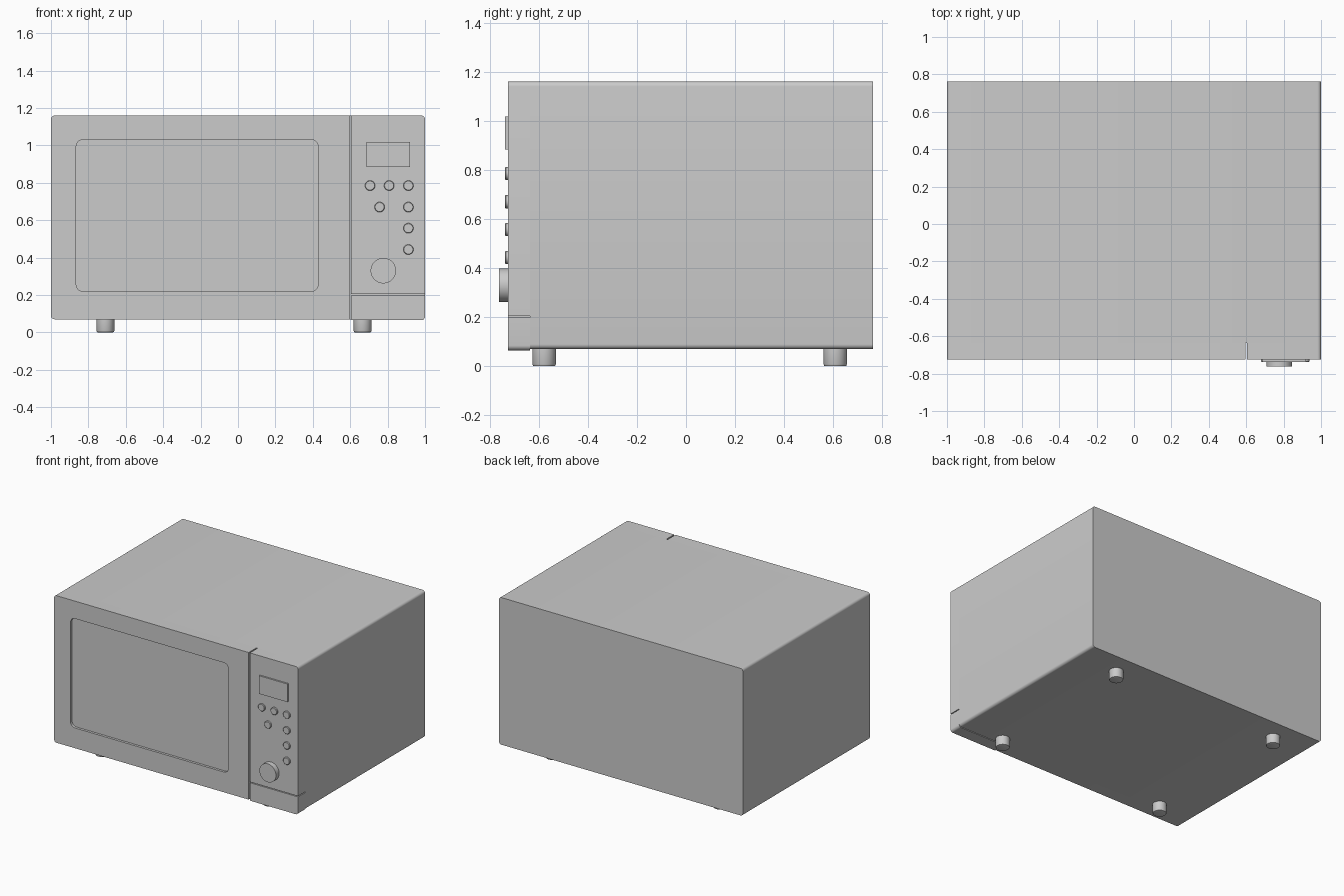
import bpy, bmesh
from math import pi, cos, sin, radians

if "Cube" in bpy.data.objects:
    bpy.data.objects.remove(bpy.data.objects["Cube"])

FRONT, SPLIT, BACK = -0.725, -0.635, 0.762


def finish(name, bm, mat=None):
    bmesh.ops.recalc_face_normals(bm, faces=bm.faces)
    me = bpy.data.meshes.new(name)
    bm.to_mesh(me)
    bm.free()
    ob = bpy.data.objects.new(name, me)
    bpy.context.collection.objects.link(ob)
    if mat:
        me.materials.append(mat)
    bpy.ops.object.select_all(action='DESELECT')
    ob.select_set(True)
    bpy.context.view_layer.objects.active = ob
    bpy.ops.object.shade_smooth_by_angle(angle=radians(35))
    return ob


def outline(x0, x1, z0, z1, radii, n=6):
    """Rounded rectangle; radii run bottom-left, bottom-right, top-right, top-left."""
    pts = []
    corners = [(x0, z0, 1, 1), (x1, z0, -1, 1), (x1, z1, -1, -1), (x0, z1, 1, -1)]
    for i, ((x, z, sx, sz), r) in enumerate(zip(corners, radii)):
        if r == 0:
            pts.append((x, z))
            continue
        for k in range(n + 1):
            a = pi + (i + k / n) * pi / 2
            pts.append((x + sx * r + r * cos(a), z + sz * r + r * sin(a)))
    return pts


def plate(name, loops, y0, y1, mat=None):
    """Solid between y0 and y1 from an outer outline and optional holes."""
    bm = bmesh.new()
    caps = ([], [])
    for pts in loops:
        rings = [[bm.verts.new((x, y, z)) for x, z in pts] for y in (y0, y1)]
        for i in range(len(pts)):
            j = (i + 1) % len(pts)
            bm.faces.new((rings[0][i], rings[0][j], rings[1][j], rings[1][i]))
            for cap, ring in zip(caps, rings):
                cap.append(bm.edges.get((ring[i], ring[j])))
        if len(loops) == 1:
            for ring in rings:
                bm.faces.new(ring)
    if len(loops) > 1:
        for cap in caps:
            bmesh.ops.triangle_fill(bm, edges=cap, use_beauty=True)
    return finish(name, bm, mat)


def lathe(name, profile, center, along_y=True, n=40):
    """Closed round solid from (radius, distance) rings, along -y or up z."""
    bm = bmesh.new()
    cx, cy, cz = center
    rings = []
    for r, d in profile:
        ring = []
        for k in range(n):
            u, v = r * cos(2 * pi * k / n), r * sin(2 * pi * k / n)
            co = (cx + u, cy - d, cz + v) if along_y else (cx + u, cy + v, cz + d)
            ring.append(bm.verts.new(co))
        rings.append(ring)
    for a, b in zip(rings, rings[1:]):
        for k in range(n):
            j = (k + 1) % n
            bm.faces.new((a[k], a[j], b[j], b[k]))
    bm.faces.new(rings[0])
    bm.faces.new(rings[-1])
    return finish(name, bm)


glass = bpy.data.materials.new("window_grey")
glass.diffuse_color = (0.95, 0.95, 0.95, 1)
glass.use_nodes = True
glass.node_tree.nodes["Principled BSDF"].inputs["Base Color"].default_value = glass.diffuse_color

# Main housing
R = 0.02
plate("housing", [outline(-1, 1, 0.07, 1.16, [R] * 4)], SPLIT, BACK)

# Door frame with a recessed window
window = (-0.865, 0.428, 0.22, 1.03)
plate("door_frame", [outline(-1, 0.595, 0.07, 1.16, [R, 0, 0, R]),
                     outline(*window, [0.035] * 4)], FRONT, SPLIT)
plate("door_window", [outline(*window, [0.035] * 4)], FRONT + 0.018, SPLIT, glass)

# Control panel and lower panel, parted by thin gaps
plate("control_panel", [outline(0.605, 1, 0.204, 1.16, [0, 0, R, 0])], FRONT, SPLIT)
plate("lower_panel", [outline(0.605, 1, 0.065, 0.198, [0.008, R, 0, 0])], FRONT, SPLIT)

# Display, buttons and dial
plate("display", [outline(0.688, 0.92, 0.884, 1.018, [0] * 4)], FRONT - 0.012, FRONT + 0.01)
buttons = [(0.706, 0.785), (0.808, 0.785), (0.911, 0.785), (0.757, 0.67),
           (0.911, 0.67), (0.911, 0.557), (0.911, 0.443)]
for i, (x, z) in enumerate(buttons):
    lathe(f"button_{i + 1}", [(0.027, -0.01), (0.027, 0.009), (0.024, 0.012)],
          (x, FRONT, z), n=32)
lathe("dial", [(0.068, -0.01), (0.068, 0.037)], (0.777, FRONT, 0.33), n=48)

# Feet
for side, x in (("left", -0.709), ("right", 0.666)):
    for end, y in (("front", -0.578), ("back", 0.608)):
        lathe(f"{end}_{side}_foot",
              [(0.040, 0), (0.045, 0.002), (0.048, 0.009), (0.048, 0.075)],
              (x, y, 0), along_y=False)
